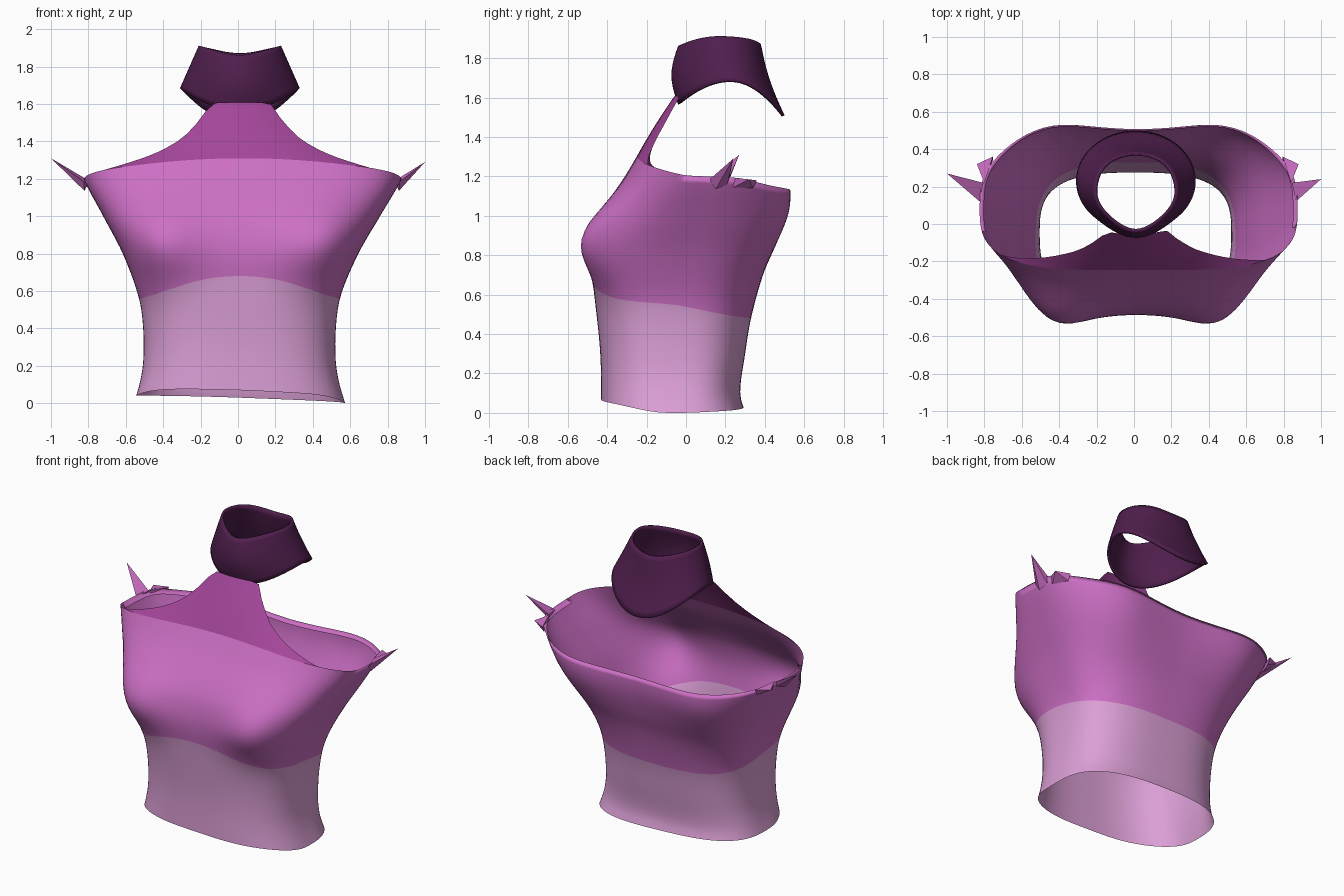
import bpy, bmesh, math
from mathutils import Vector

cube = bpy.data.objects.get("Cube")
if cube:
    bpy.data.objects.remove(cube)


def material(name, rgb):
    m = bpy.data.materials.new(name)
    m.use_nodes = True
    m.diffuse_color = (*rgb, 1)
    m.node_tree.nodes["Principled BSDF"].inputs["Base Color"].default_value = (*rgb, 1)
    return m


LILAC = material("pale lilac", (0.72, 0.35, 0.68))
ORCHID = material("orchid", (0.61, 0.16, 0.56))
MAGENTA = material("deep magenta", (0.37, 0.06, 0.32))
PLUM = material("dark plum", (0.08, 0.0135, 0.075))


def curve(points):
    """Smooth function through (position, value) points."""
    def slope(i):
        a, b = points[max(i - 1, 0)], points[min(i + 1, len(points) - 1)]
        return (b[1] - a[1]) / (b[0] - a[0])

    def f(t):
        t = min(max(t, points[0][0]), points[-1][0])
        i = 0
        while i < len(points) - 2 and t > points[i + 1][0]:
            i += 1
        (a, p), (b, q) = points[i], points[i + 1]
        h, u = b - a, (t - a) / (b - a)
        return ((1 + 2 * u) * (1 - u) ** 2 * p + u * (1 - u) ** 2 * h * slope(i)
                + u * u * (3 - 2 * u) * q + u * u * (u - 1) * h * slope(i + 1))
    return f


def sheet(name, rows, mats, closed=True, rule=None, skip=None):
    """Mesh made of rows of points; rule gives the material index per row."""
    bm = bmesh.new()
    grid = [[bm.verts.new(p) for p in row] for row in rows]
    n = len(rows[0])
    for r in range(len(rows) - 1):
        for c in range(n if closed else n - 1):
            if skip and skip(r, c):
                continue
            d = (c + 1) % n
            f = bm.faces.new((grid[r][c], grid[r][d], grid[r + 1][d], grid[r + 1][c]))
            f.material_index = rule(r) if rule else 0
    bmesh.ops.remove_doubles(bm, verts=bm.verts, dist=0.0005)
    return finish(name, bm, mats)


def finish(name, bm, mats, smooth=True):
    me = bpy.data.meshes.new(name)
    bm.to_mesh(me)
    bm.free()
    for m in mats:
        me.materials.append(m)
    for p in me.polygons:
        p.use_smooth = smooth
    ob = bpy.data.objects.new(name, me)
    bpy.context.collection.objects.link(ob)
    return ob


# Torso outline against height
width = curve([(0, .565), (.1, .535), (.22, .515), (.4, .515), (.57, .54), (.8, .63), (1, .74), (1.2, .85), (1.32, .88)])
front = curve([(0, -.43), (.3, -.435), (.6, -.465), (.8, -.485), (.95, -.46), (1.05, -.41), (1.2, -.31), (1.31, -.245)])
back = curve([(0, .3), (.1, .275), (.3, .3), (.48, .33), (.7, .39), (.85, .45), (1, .495), (1.12, .505), (1.3, .49)])
middle = curve([(0, -.05), (.6, -.03), (1.2, .1)])

# Edge heights against direction (-1 front, 1 back)
hem_z = curve([(-1, .07), (-.75, .06), (-.3, .025), (0, .02), (.6, .025), (1, .03)])
seam_z = curve([(-1, .68), (-.94, .66), (-.81, .615), (-.6, .575), (0, .545), (.7, .49), (1, .48)])
rim_z = curve([(-1, 1.31), (-.75, 1.265), (-.3, 1.21), (0, 1.2), (.4, 1.19), (.7, 1.15), (1, 1.12)])


def bump(x, z, cx, cz, rx, rz):
    return math.exp(-((abs(x) - cx) / rx) ** 2 - ((z - cz) / rz) ** 2)


def torso(a, z, inset=0.0):
    c, s = math.cos(a), math.sin(a)
    r = (abs(c) ** 2.8 + abs(s) ** 2.8) ** (-1 / 2.8)
    mid = middle(z)
    x = (width(z) - inset) * r * c
    if s < 0:
        y = mid + (mid - front(z) - inset) * r * s
        y -= .12 * bump(x, z, .47, .85, .22, .2) * math.sqrt(-s)
    else:
        y = mid + (back(z) - mid - inset) * r * s
        y += .075 * bump(x, z, .54, 1.03, .28, .28) * s
    return Vector((x + .008 + .017 * max(0, (z - .6) / .6), y, z))


COLS, LOW, HIGH = 112, 12, 18
angles = [2 * math.pi * i / COLS for i in range(COLS)]
rows = []
for r in range(LOW + HIGH + 1):
    row = []
    for a in angles:
        s = math.sin(a)
        lo, seam, hi = hem_z(s) - .02 * math.cos(a), seam_z(s), rim_z(s)
        z = lo + (seam - lo) * r / LOW if r <= LOW else seam + (hi - seam) * (r - LOW) / HIGH
        row.append(torso(a, z))
    rows.append(row)
# Folded rim along the back and armholes
rows.append([torso(a, rim_z(math.sin(a)) - .03, .01) for a in angles])
sheet("bodice", rows, [LILAC, ORCHID], rule=lambda r: 0 if r < LOW else 1,
      skip=lambda r, c: r >= LOW + HIGH and math.sin(angles[c]) < -.3)

# Halter panel rising from the bust to the neck, bowed around the body
halter_top = curve([(0, 1.608), (.14, 1.606), (.17, 1.59), (.2, 1.54), (.3, 1.43), (.4, 1.365), (.5, 1.32),
                    (.62, 1.28), (.78, 1.23), (.84, 1.19)])
span = [a for a in angles if math.sin(a) < -.25]
base = [torso(a, rim_z(math.sin(a))) for a in span]
rows = []
for r in range(11):
    row = []
    for p in base:
        rise = max(0, halter_top(abs(p.x - .015)) - p.z) * r / 10
        row.append(p + Vector((0, rise * (.55 + .25 * rise + 3.2 * p.x * p.x), rise)))
    rows.append(row)
sheet("halter_panel", rows, [MAGENTA], closed=False)

# Standing collar, flared and dropping to a flap at the back
rows = []
for r in range(11):
    t = r / 10
    row = []
    for i in range(64):
        a = 2 * math.pi * i / 64
        c, s = math.cos(a), math.sin(a)
        low = Vector((.32 * c, .23 + .27 * s, 1.685 - (.175 if s > 0 else .12) * s * s))
        narrow = 1 - .3 * s * s if s < 0 else 1 + .12 * s * s
        top = Vector((.22 * c * narrow, .17 + .21 * s, 1.912 - (.025 if s > 0 else .05) * s * s
                      - .015 * max(0, s) ** 8))
        p = low.lerp(top, t)
        belly = math.sin(math.pi * t) * (.034 if s < 0 else -.015)
        row.append(p + Vector((.01, belly * s * abs(s), 0)))
    rows.append(row)
collar = sheet("collar", rows, [PLUM])
mod = collar.modifiers.new("cloth", "SOLIDIFY")
mod.thickness = .015
mod.offset = -1


# Pointed cloth tips on each shoulder
def spike(name, tip, corners):
    bm = bmesh.new()
    ring = [bm.verts.new(p) for p in corners]
    top = bm.verts.new(tip)
    for i, v in enumerate(ring):
        bm.faces.new((v, ring[(i + 1) % len(ring)], top))
    bm.faces.new(ring[::-1])
    bmesh.ops.recalc_face_normals(bm, faces=bm.faces)
    finish(name, bm, [ORCHID], smooth=False)


for side, label in ((1, "left"), (-1, "right")):
    def at(x, y, z):
        return Vector((side * x + .02, y, z))
    spike(label + "_shoulder_point", Vector((side, .255 - .015 * side, 1.3 - .01 * side)),
          [at(.845, .12, 1.185), at(.825, .22, 1.195), at(.83, .21, 1.16), at(.84, .15, 1.135)])
    spike(label + "_shoulder_fold", at(.86, .32, 1.185),
          [at(.82, .22, 1.195), at(.775, .36, 1.18), at(.775, .34, 1.14), at(.815, .24, 1.145)])
